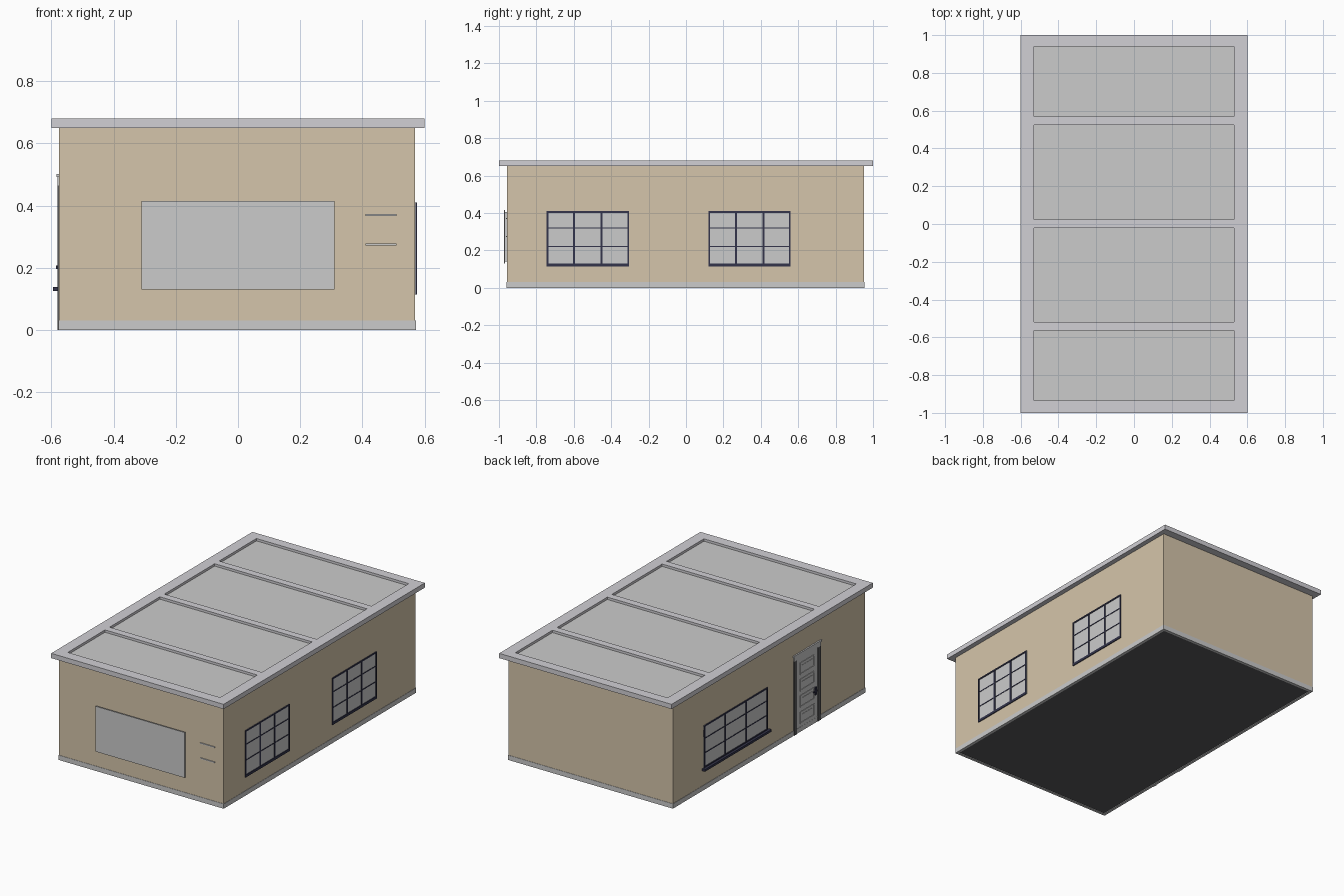
import bpy, bmesh
from mathutils import Vector

if "Cube" in bpy.data.objects:
    bpy.data.objects.remove(bpy.data.objects["Cube"])


def material(name, rgb):
    m = bpy.data.materials.new(name)
    m.diffuse_color = (*rgb, 1)
    m.use_nodes = True
    m.node_tree.nodes["Principled BSDF"].inputs["Base Color"].default_value = m.diffuse_color
    return m


TAN = material("tan_plaster", (0.665, 0.56, 0.405))
TRIM = material("roof_trim", (0.64, 0.63, 0.665))
NAVY = material("dark_frame", (0.033, 0.034, 0.07))
DARK = material("dark_floor", (0.1, 0.1, 0.105))


def boxes(name, spans, mat=None):
    """One object from boxes given as (x0, x1, y0, y1, z0, z1)."""
    bm = bmesh.new()
    for x0, x1, y0, y1, z0, z1 in spans:
        lo, hi = Vector((x0, y0, z0)), Vector((x1, y1, z1))
        verts = bmesh.ops.create_cube(bm, size=1)["verts"]
        for v in verts:
            v.co = (lo + hi) / 2 + Vector(a * b for a, b in zip(v.co, hi - lo))
    mesh = bpy.data.meshes.new(name)
    bm.to_mesh(mesh)
    bm.free()
    ob = bpy.data.objects.new(name, mesh)
    bpy.context.collection.objects.link(ob)
    if mat:
        mesh.materials.append(mat)
    return ob


XL, XR, YF, YB = -0.575, 0.57, -0.957, 0.952
TOP, ROOF = 0.65, 0.68

# Walls, plinth and floor
boxes("walls", [(XL, XR, YF, YB, 0.02, TOP)], TAN)
e = 0.002
boxes("plinth", [
    (XL - e, XR + e, YF - e, YF + 0.015, 0, 0.03),
    (XL - e, XR + e, YB - 0.015, YB + e, 0, 0.03),
    (XL - e, XL + 0.015, YF + 0.015, YB - 0.015, 0, 0.03),
    (XR - 0.015, XR + e, YF + 0.015, YB - 0.015, 0, 0.03)])
boxes("floor", [(XL + 0.01, XR - 0.01, YF + 0.01, YB - 0.01, 0.004, 0.02)], DARK)

# Roof rim and cross beams around four sunken panels
RX = 0.53
beams = [(-1, -0.935), (-0.565, -0.52), (-0.02, 0.025), (0.525, 0.57), (0.94, 1)]
boxes("roof_rim",
      [(-0.6, -RX, -1, 1, TOP, ROOF), (RX, 0.6, -1, 1, TOP, ROOF)]
      + [(-RX, RX, a, b, TOP, ROOF) for a, b in beams], TRIM)
boxes("roof_panels", [(-RX, RX, p[1], q[0], TOP, 0.665)
                      for p, q in zip(beams, beams[1:])])


def window(name, x, side, y0, y1, z0, z1, bar):
    """Barred window with 3 x 3 panes on a side wall."""
    def slab(a, b, c, d, depth):
        return (*sorted((x - side * 0.01, x + side * depth)), a, b, c, d)
    boxes(name + "_glass", [slab(y0, y1, z0, z1, 0.001)])
    f = 0.009
    parts = [slab(y0, y0 + f, z0, z1, 0.005), slab(y1 - f, y1, z0, z1, 0.005),
             slab(y0 + f, y1 - f, z1 - f, z1, 0.005),
             slab(y0 + f, y1 - f, z0, z0 + 0.016, 0.005)]
    for i in (1, 2):
        y = y0 + (y1 - y0) * i / 3
        z = z0 + 0.008 + (z1 - z0) * i / 3
        parts.append(slab(y - bar / 2, y + bar / 2, z0 + f, z1 - f, 0.004))
        parts.append(slab(y0 + f, y1 - f, z - 0.003, z + 0.003, 0.003))
    boxes(name + "_frame", parts, NAVY)


# Side windows and the sill of the wide left one
window("right_window_front", XR, 1, -0.745, -0.305, 0.115, 0.41, 0.011)
window("right_window_back", XR, 1, 0.12, 0.56, 0.115, 0.41, 0.011)
window("left_window", XL, -1, 0.015, 0.645, 0.13, 0.405, 0.011)
boxes("left_window_sill", [(XL - 0.02, XL, 0.0, 0.66, 0.125, 0.139)], NAVY)

# Door on the left side
D0, D1 = -0.485, -0.275
boxes("door", [(XL - 0.001, XL + 0.01, D0, D1, 0.0, 0.465)])
panels = []
for i in range(4):
    z = 0.05 + i * 0.103
    a, b = D0 + 0.035, D1 - 0.035
    h, t = 0.075, 0.007
    front = XL - 0.004
    panels += [(front, XL, a, b, z, z + t), (front, XL, a, b, z + h - t, z + h),
               (front, XL, a, a + t, z + t, z + h - t),
               (front, XL, b - t, b, z + t, z + h - t),
               (front + 0.001, XL, a + 0.018, b - 0.018, z + 0.02, z + h - 0.02)]
boxes("door_panels", panels)
boxes("door_jambs", [(XL - 0.005, XL, D0 - 0.027, D0, 0, 0.465),
                     (XL - 0.005, XL, D1, D1 + 0.027, 0, 0.465)], DARK)
boxes("door_header", [(XL - 0.005, XL, D0 - 0.027, D1 + 0.027, 0.465, 0.492),
                      (XL - 0.009, XL, D0 - 0.035, D1 + 0.035, 0.492, 0.502)])
boxes("door_handle", [(XL - 0.006, XL, D0 + 0.012, D0 + 0.028, 0.175, 0.225),
                      (XL - 0.01, XL - 0.006, D0 + 0.012, D0 + 0.05, 0.197, 0.207)], NAVY)

# Front service board with a thin raised face, and two small wall ledges
boxes("front_board", [(-0.30, 0.30, YF - 0.012, YF, 0.14, 0.405),
                      (-0.31, 0.31, YF - 0.017, YF - 0.01, 0.13, 0.415)])
boxes("wall_ledges", [(0.41, 0.51, YF - 0.006, YF, z, z + 0.006)
                      for z in (0.272, 0.367)])
